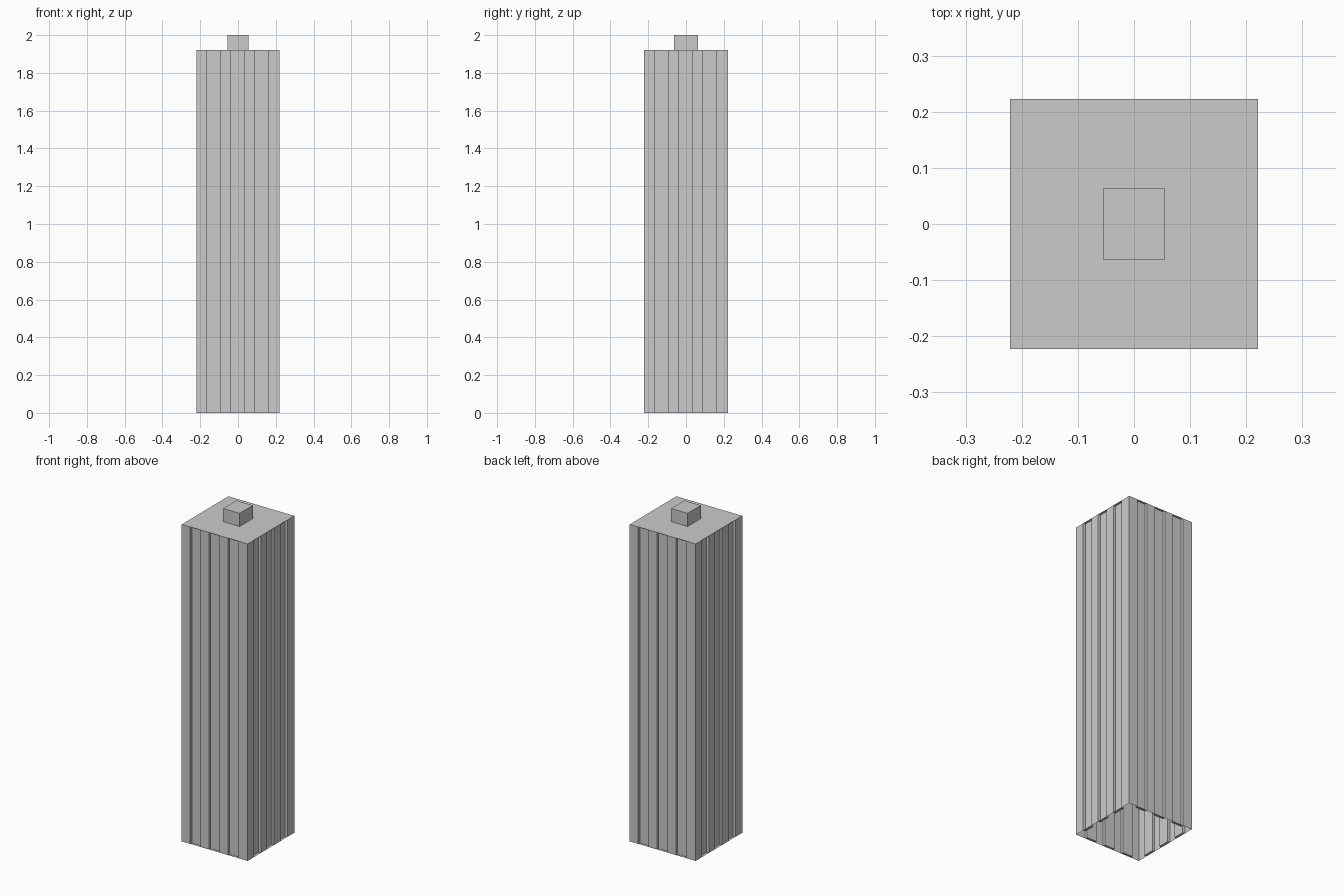
import bpy, bmesh
from mathutils import Matrix

if "Cube" in bpy.data.objects:
    bpy.data.objects.remove(bpy.data.objects["Cube"])

HX, HY = 0.221, 0.223        # half width and half depth
ROOF, TOP, D = 1.92, 2.0, 0.015
GROOVES = [(-0.164, -0.096), (-0.038, 0.031), (0.089, 0.158)]


def finish(name, bm):
    bmesh.ops.remove_doubles(bm, verts=bm.verts, dist=1e-5)
    mesh = bpy.data.meshes.new(name)
    bm.to_mesh(mesh)
    bm.free()
    ob = bpy.data.objects.new(name, mesh)
    bpy.context.collection.objects.link(ob)
    return ob


def quad(bm, pts):
    bm.faces.new([bm.verts.new(p) for p in pts])


# Fluted walls: each side is a stepped profile raised to the roof
def wall(bm, half, out, quarter):
    rot = Matrix.Rotation(quarter * 1.5707963267948966, 4, 'Z')
    P = lambda x, y, z: rot @ Matrix.Translation((x, y, z)).to_translation()
    line = [(-half, -out)]
    for a, b in GROOVES:
        line += [(a, -out), (a, -out + D), (b, -out + D), (b, -out)]
        # Sill closing the foot of the groove
        quad(bm, [P(a, -out, 0), P(a, -out + D, 0), P(b, -out + D, 0), P(b, -out, 0)])
    line.append((half, -out))
    for (x0, y0), (x1, y1) in zip(line, line[1:]):
        quad(bm, [P(x0, y0, 0), P(x1, y1, 0), P(x1, y1, ROOF), P(x0, y0, ROOF)])


bm = bmesh.new()
for q in range(4):
    wall(bm, *((HX, HY) if q % 2 == 0 else (HY, HX)), q)
finish("tower_walls", bm)

# Flat roof covering the groove tops
bm = bmesh.new()
quad(bm, [(-HX, -HY, ROOF), (HX, -HY, ROOF), (HX, HY, ROOF), (-HX, HY, ROOF)])
finish("roof", bm)

# Small rooftop plant room, open underneath
bm = bmesh.new()
bmesh.ops.create_cube(bm, size=1, matrix=Matrix.Translation((0, 0, (ROOF + TOP) / 2))
                      @ Matrix.Diagonal((0.11, 0.127, TOP - ROOF, 1)))
bm.normal_update()
bmesh.ops.delete(bm, geom=[f for f in bm.faces if f.normal.z < -0.5], context='FACES')
finish("rooftop_box", bm)
